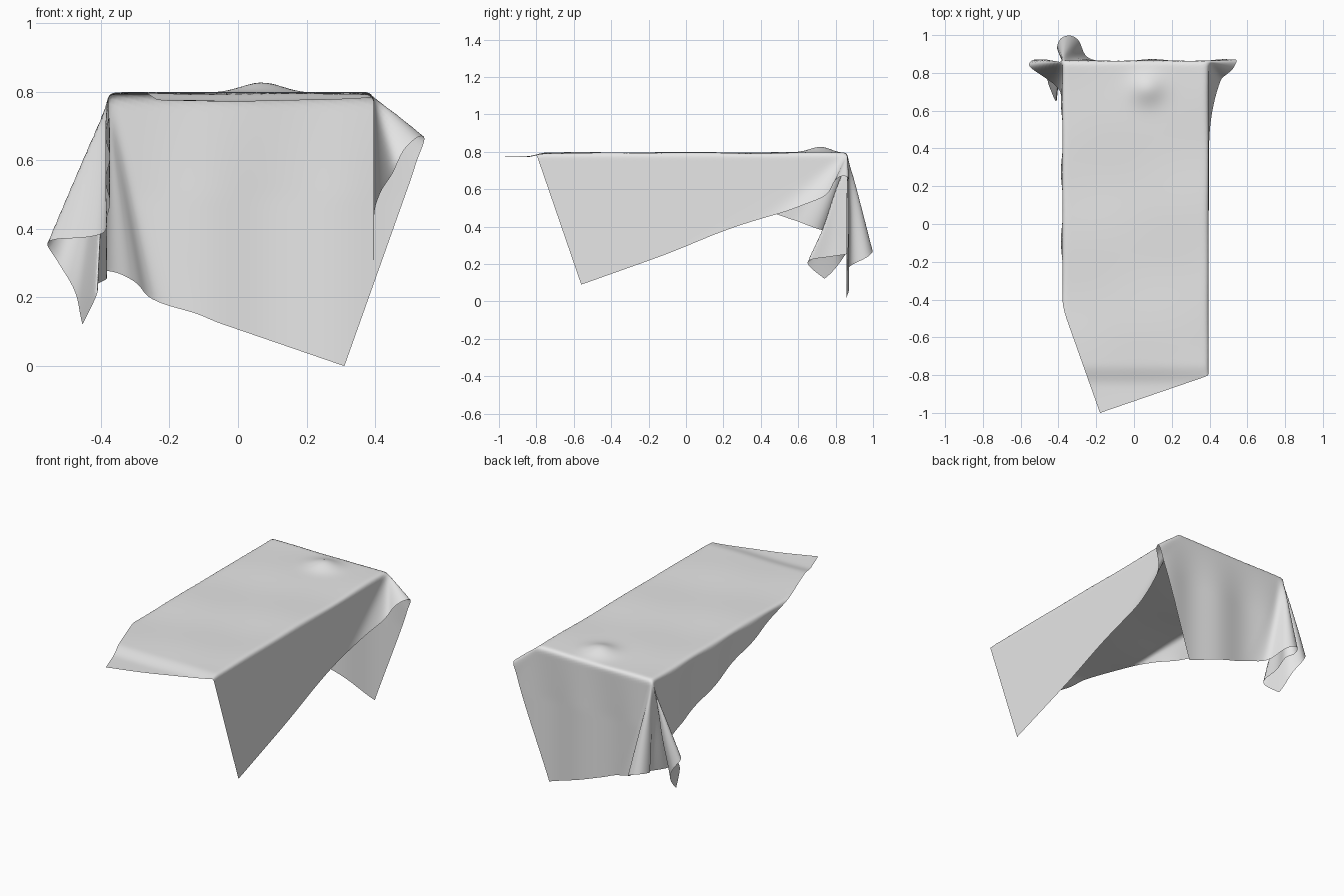
import bpy, bmesh, math
from mathutils import Vector

cube = bpy.data.objects.get("Cube")
if cube:
    bpy.data.objects.remove(cube, do_unlink=True)

TOP, BACK = 0.795, 0.865           # height and rear edge of the covered block
EDGE = {1: 0.395, -1: 0.38}        # half widths, left and right
ORIGIN = Vector((-0.18, -1.0))     # flat sheet corner and its two sides
ACROSS = Vector((1.28, 0.44))
ALONG = Vector((-0.79, 2.22))
BLUR = 0.028

# Corner folds: angle in the flat sheet, then direction (outward, back, up)
LEFT_FOLD = [(-60, (0, -.87, -.5)), (-45, (.03, -.7, -.7)), (-24, (.06, -.11, -.22)),
             (0, (.10, -.08, -.17)), (20, (.14, -.05, -.14)), (40, (.15, 0, -.13)),
             (60, (.5, 0, -.87))]
RIGHT_FOLD = [(-40, (0, -.64, -.77)), (-22, (.01, -.16, -.42)), (0, (.18, -.04, -.45)),
              (12, (.15, .01, -.51)), (22, (.10, -.03, -.60)), (30, (.08, -.11, -.69)),
              (39, (.03, -.21, -.58)), (50, (.03, -.10, -.56)), (60, (0, .01, -.55)),
              (70, (.03, .07, -.55)), (78, (.01, .13, -.54)), (86, (-.04, .14, -.54)),
              (94, (-.09, .10, -.56)), (102, (-.13, .01, -.59)), (115, (-.42, 0, -.91))]
FOLDS = {s: [(a, Vector(d).normalized()) for a, d in keys]
         for s, keys in ((1, LEFT_FOLD), (-1, RIGHT_FOLD))}


def fold_direction(side, angle):
    """Direction in which a ray of cloth leaves the rear corner."""
    keys = FOLDS[side]
    t = math.radians(angle)
    if angle <= keys[0][0]:                       # flat side drop
        return Vector((0, math.sin(t), -math.cos(t)))
    if angle >= keys[-1][0]:                      # flat rear drop
        return Vector((math.cos(t), 0, -math.sin(t)))
    i = next(n for n in range(len(keys) - 1) if angle <= keys[n + 1][0])
    a, b = keys[i], keys[i + 1]
    before, after = keys[max(i - 1, 0)][1], keys[min(i + 2, len(keys) - 1)][1]
    f = (angle - a[0]) / (b[0] - a[0])
    p, q = a[1], b[1]
    m, n = (q - before) / 2, (after - p) / 2
    d = (p * (2*f**3 - 3*f**2 + 1) + m * (f**3 - 2*f**2 + f)
         + q * (3*f**2 - 2*f**3) + n * (f**3 - f**2))
    return d.normalized()


def drape(x, y):
    """Place one point of the flat sheet on the block."""
    side = 1 if x > 0 else -1
    dx, dy = side * x - EDGE[side], y - BACK
    if dx <= 0 and dy <= 0:
        bump = 0.035 * math.exp(-((x - 0.07)**2 / 0.007 + (y - 0.72)**2 / 0.006))
        ripple = 0.004 * math.sin(9 * y + 4 * x) * math.sin(7 * x - 2 * y)
        sag = 0.02 * min(max((-0.76 - y) / 0.08, 0), 1)
        return Vector((x, y, TOP + bump + ripple - sag))
    r = math.hypot(dx, dy)
    d = fold_direction(side, math.degrees(math.atan2(dy, dx)))
    p = Vector((side * (EDGE[side] + r * d.x), BACK + r * d.y, TOP + r * d.z))
    if dy > 0:                                     # soft waves in the rear drop
        p.y += 0.008 * math.sin(16 * x) * min(dy, 0.3) / 0.3
    elif side < 0:                                 # crumpled right edge
        p.x += 0.007 * math.sin(17 * y) * min(dx, 0.1) / 0.1
    return p


# Neighbouring samples are averaged, which rounds every crease
OFFSETS = [(0, 0)] + [(BLUR * k * math.cos(i * math.pi / 4), BLUR * k * math.sin(i * math.pi / 4))
                      for k in (0.5, 1) for i in range(8)]


def soft_drape(x, y):
    total = Vector((0, 0, 0))
    for ox, oy in OFFSETS:
        total += drape(x + ox, y + oy)
    return total / len(OFFSETS)


# Draped sheet
bm = bmesh.new()
bmesh.ops.create_grid(bm, x_segments=84, y_segments=146, size=1)
for v in bm.verts:
    flat = ORIGIN + ACROSS * ((v.co.x + 1) / 2) + ALONG * ((v.co.y + 1) / 2)
    v.co = soft_drape(flat.x, flat.y)
for f in bm.faces:
    f.smooth = True
mesh = bpy.data.meshes.new("draped_cloth")
bm.to_mesh(mesh)
bm.free()
cloth = bpy.data.objects.new("draped_cloth", mesh)
bpy.context.collection.objects.link(cloth)

# Plain cloth colour
mat = bpy.data.materials.new("light_grey_cloth")
mat.use_nodes = True
colour = (0.8, 0.8, 0.8, 1)
mat.diffuse_color = colour
next(n for n in mat.node_tree.nodes if n.type == "BSDF_PRINCIPLED").inputs["Base Color"].default_value = colour
mesh.materials.append(mat)
